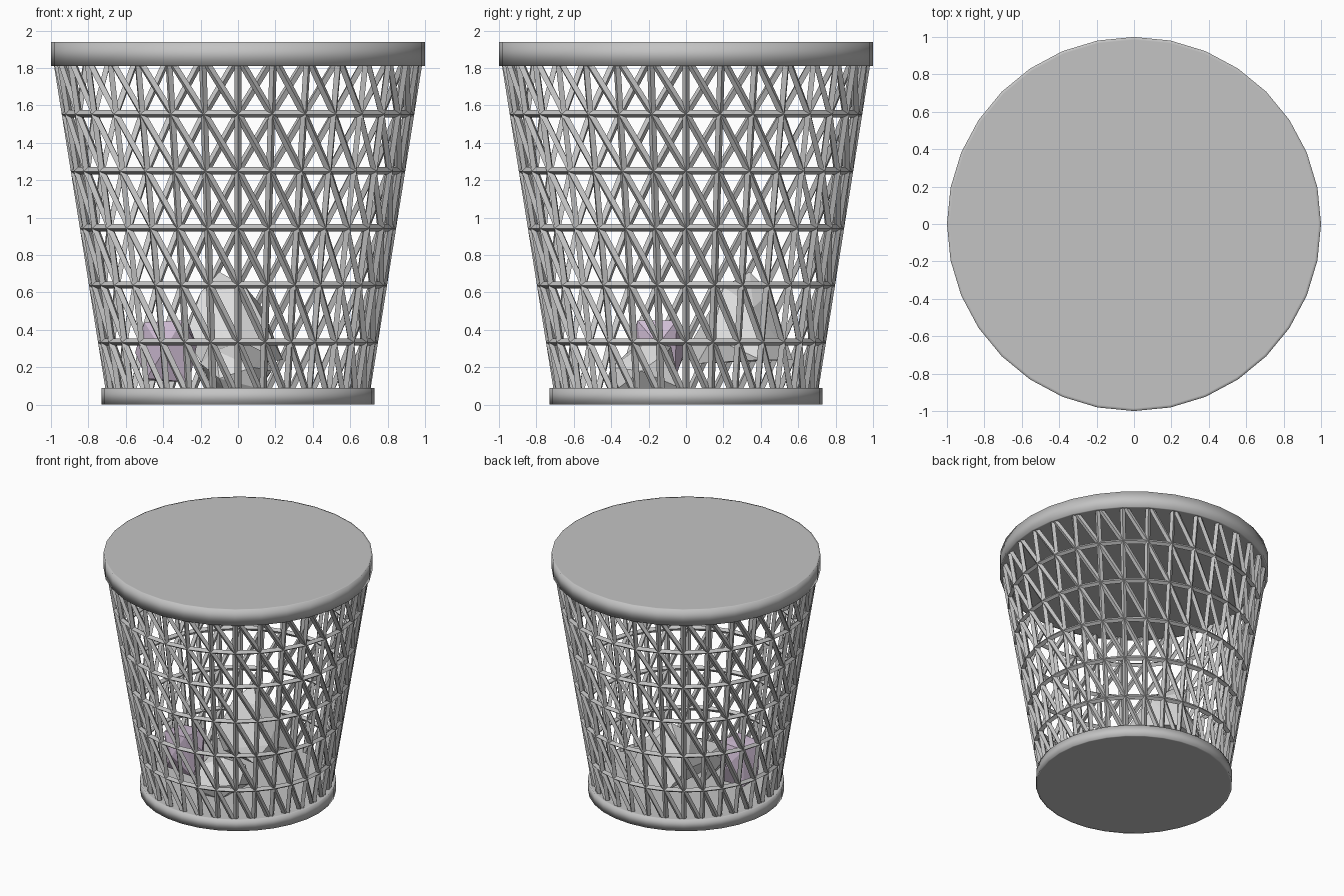
import bpy, bmesh, math
from mathutils import Vector

if "Cube" in bpy.data.objects:
    bpy.data.objects.remove(bpy.data.objects["Cube"])

SIDES = 32


def material(name, rgb):
    m = bpy.data.materials.new(name)
    m.diffuse_color = (*rgb, 1)
    m.use_nodes = True
    m.node_tree.nodes["Principled BSDF"].inputs["Base Color"].default_value = m.diffuse_color
    return m


grey = material("basket grey", (0.55, 0.55, 0.55))
white = material("paper white", (0.72, 0.72, 0.72))
lilac = material("paper lilac", (0.62, 0.50, 0.65))


def finish(bm, name, mat, smooth=False):
    bmesh.ops.recalc_face_normals(bm, faces=bm.faces)
    for f in bm.faces:
        f.smooth = smooth
    me = bpy.data.meshes.new(name)
    bm.to_mesh(me)
    bm.free()
    me.materials.append(mat)
    ob = bpy.data.objects.new(name, me)
    bpy.context.collection.objects.link(ob)
    return ob


def ring(bm, r, z):
    return [bm.verts.new((r * math.cos(2 * math.pi * i / SIDES),
                          r * math.sin(2 * math.pi * i / SIDES), z)) for i in range(SIDES)]


# Solid round plate with softly shaded rim
def plate(name, r, z0, z1):
    bm = bmesh.new()
    rings = [ring(bm, a, z) for a, z in
             ((r - 0.015, z0), (r, z0), (r, z1), (r - 0.015, z1))]
    for lo, hi in zip(rings, rings[1:]):
        for i in range(SIDES):
            j = (i + 1) % SIDES
            bm.faces.new((lo[i], lo[j], hi[j], hi[i]))
    bm.faces.new(rings[0][::-1])
    bm.faces.new(rings[-1])
    return finish(bm, name, grey, True)


plate("top_plate", 1.0, 1.81, 1.94)
plate("base_plate", 0.73, 0.0, 0.09)

# Lattice wall: triangulated tapering grid turned into struts
bm = bmesh.new()
ROWS = 6
rings = [ring(bm, 0.68 + 0.0485 * k, 0.03 + 0.305 * k) for k in range(ROWS + 1)]
for lo, hi in zip(rings, rings[1:]):
    for i in range(SIDES):
        j = (i + 1) % SIDES
        bm.faces.new((lo[i], lo[j], hi[i]))
        bm.faces.new((lo[j], hi[j], hi[i]))
wall = finish(bm, "lattice_wall", grey)
wire = wall.modifiers.new("struts", 'WIREFRAME')
wire.thickness = 0.04
wire.use_even_offset = True
wire.use_boundary = True


# Crumpled paper: faceted hull around a few corner points
def paper(name, mat, pts):
    bm = bmesh.new()
    for p in pts:
        bm.verts.new(Vector(p))
    res = bmesh.ops.convex_hull(bm, input=bm.verts)
    loose = [v for v in bm.verts if not v.link_faces]
    bmesh.ops.delete(bm, geom=loose, context='VERTS')
    return finish(bm, name, mat)


paper("large_paper_ball", white, [
    (-0.10, 0.34, 0.71), (-0.20, 0.22, 0.60), (0.04, 0.20, 0.63), (0.13, 0.36, 0.52),
    (-0.28, 0.12, 0.36), (-0.29, 0.40, 0.40), (-0.05, 0.02, 0.32), (0.18, 0.14, 0.36),
    (0.24, 0.40, 0.24), (0.05, 0.57, 0.24), (-0.20, 0.52, 0.25), (-0.20, 0.10, 0.23),
    (0.10, 0.06, 0.22), (-0.04, 0.45, 0.60)])
paper("small_paper_ball", white, [
    (-0.20, -0.22, 0.22), (-0.16, -0.08, 0.31), (0.02, -0.20, 0.34), (0.14, -0.10, 0.28),
    (0.18, -0.24, 0.18), (0.08, -0.40, 0.20), (-0.10, -0.42, 0.14), (-0.12, -0.30, 0.29),
    (-0.14, -0.05, 0.09), (0.12, -0.03, 0.09), (0.10, -0.36, 0.09), (-0.08, -0.38, 0.09)])
paper("lilac_paper_ball", lilac, [
    (-0.50, -0.24, 0.44), (-0.30, -0.26, 0.45), (-0.27, -0.05, 0.45), (-0.48, -0.06, 0.43),
    (-0.55, -0.16, 0.28), (-0.22, -0.15, 0.32), (-0.40, -0.29, 0.28), (-0.36, -0.01, 0.28),
    (-0.49, -0.22, 0.14), (-0.26, -0.22, 0.12), (-0.27, -0.06, 0.13), (-0.48, -0.06, 0.13)])
